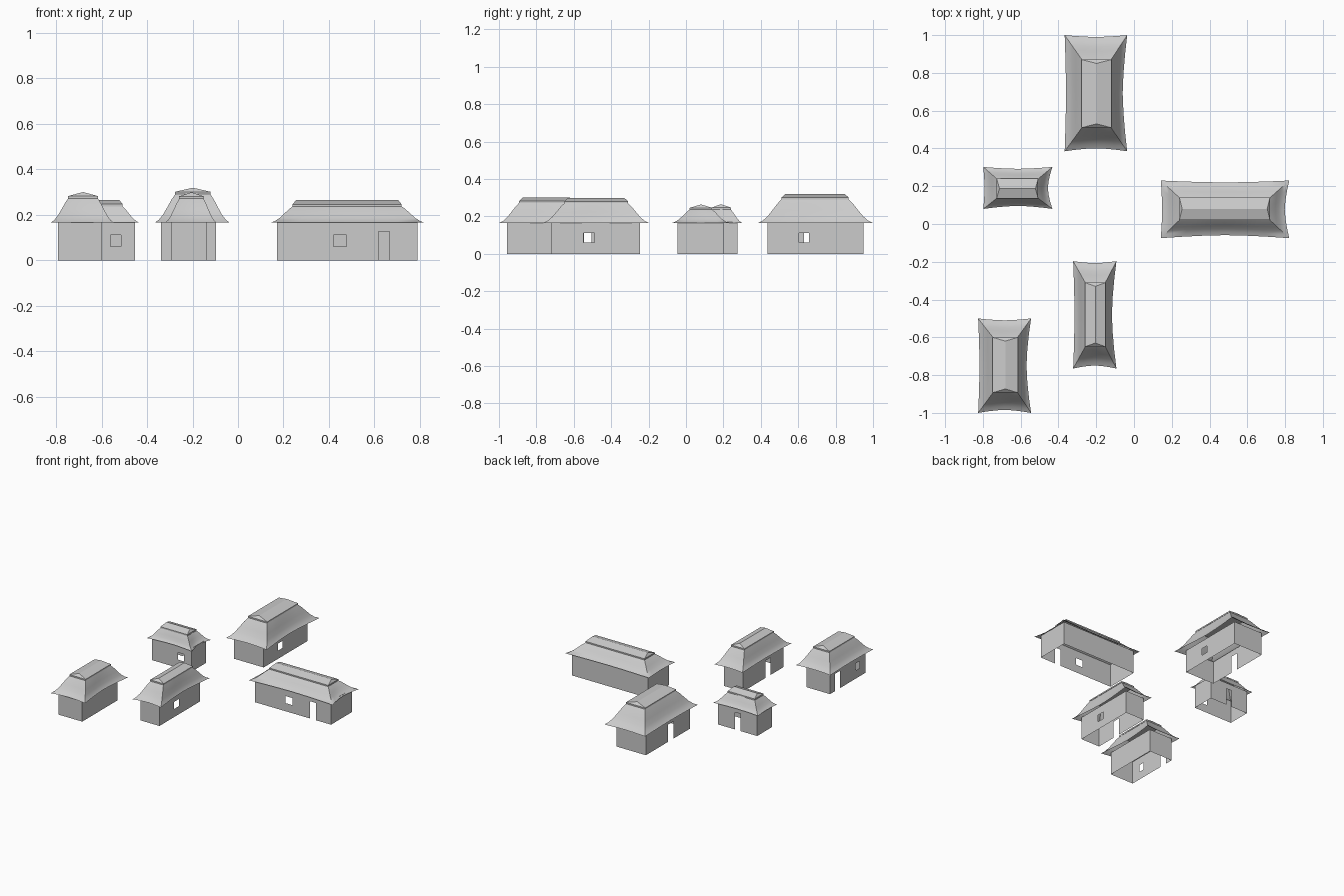
import bpy, bmesh

if "Cube" in bpy.data.objects:
    bpy.data.objects.remove(bpy.data.objects["Cube"])

EAVE = 0.165
WIN = (0.06, 0.112)
DOOR = (0.0, 0.127)


def make(name, bm, smooth=None):
    bmesh.ops.remove_doubles(bm, verts=bm.verts, dist=1e-5)
    bmesh.ops.recalc_face_normals(bm, faces=bm.faces)
    me = bpy.data.meshes.new(name)
    bm.to_mesh(me)
    bm.free()
    ob = bpy.data.objects.new(name, me)
    bpy.context.collection.objects.link(ob)
    if smooth:
        bpy.ops.object.select_all(action='DESELECT')
        ob.select_set(True)
        bpy.context.view_layer.objects.active = ob
        bpy.ops.object.shade_smooth_by_angle(angle=smooth)
    return ob


# thin walls, leaving out the door and window cells
def walls(name, rect, openings):
    x0, x1, y0, y1 = rect
    bm = bmesh.new()
    sides = {'S': (x0, x1, lambda u: (u, y0)), 'N': (x0, x1, lambda u: (u, y1)),
             'W': (y0, y1, lambda u: (x0, u)), 'E': (y0, y1, lambda u: (x1, u))}
    for key, (a, b, at) in sides.items():
        holes = [o[1:] for o in openings if o[0] == key]
        us = sorted({a, b} | {u for h in holes for u in h[:2]})
        zs = sorted({0.0, EAVE + 0.006} | {z for h in holes for z in h[2]})
        for ua, ub in zip(us, us[1:]):
            for za, zb in zip(zs, zs[1:]):
                um, zm = (ua + ub) / 2, (za + zb) / 2
                if any(h[0] < um < h[1] and h[2][0] < zm < h[2][1] for h in holes):
                    continue
                bm.faces.new([bm.verts.new((*at(u), z)) for u, z in
                              ((ua, za), (ub, za), (ub, zb), (ua, zb))])
    make(name, bm)


# flared roof: rings from a bowed eave up to the cap
def roof(name, eave, cap, ztop):
    prof = [(0, 0), (.2, .1), (.4, .28), (.6, .53), (.8, .79), (1, 1)]
    n = 6
    bm = bmesh.new()
    rings = []
    for t, h in prof:
        x0, x1, y0, y1 = [e + (c - e) * t for e, c in zip(eave, cap)]
        z = EAVE + (ztop - EAVE) * h
        pts = []
        for i in range(n):
            f = i / n
            k = (1 - abs(2 * f - 1) ** 1.6) * (1 - t)
            pts.append((0, f, (x0 + (x1 - x0) * f, y0 + .016 * k, z)))
            pts.append((1, f, (x1 - .024 * k, y0 + (y1 - y0) * f, z)))
            pts.append((2, f, (x1 + (x0 - x1) * f, y1 - .01 * k, z)))
            pts.append((3, f, (x0 + .007 * k, y1 + (y0 - y1) * f, z)))
        rings.append([bm.verts.new(p[2]) for p in sorted(pts)])
    for a, b in zip(rings, rings[1:]):
        for i in range(4 * n):
            j = (i + 1) % (4 * n)
            bm.faces.new((a[i], a[j], b[j], b[i]))
    make(name, bm, 0.7)


# low hipped cap with a ridge along the long axis
def ridge_cap(name, cap, z, top):
    x0, x1, y0, y1 = cap
    bm = bmesh.new()
    lo, hi = [[bm.verts.new((x, y, h)) for x, y in
               ((x0, y0), (x1, y0), (x1, y1), (x0, y1))] for h in (z - .004, z + .006)]
    bm.faces.new(lo)
    for i in range(4):
        j = (i + 1) % 4
        bm.faces.new((lo[i], lo[j], hi[j], hi[i]))
    if x1 - x0 > y1 - y0:
        hi = hi[1:] + hi[:1]
        r = [(x1 - .015, (y0 + y1) / 2), (x0 + .015, (y0 + y1) / 2)]
    else:
        r = [((x0 + x1) / 2, y0 + .02), ((x0 + x1) / 2, y1 - .02)]
    a, b = [bm.verts.new((*p, top)) for p in r]
    bm.faces.new((hi[0], hi[1], a))
    bm.faces.new((hi[1], hi[2], b, a))
    bm.faces.new((hi[2], hi[3], b))
    bm.faces.new((hi[3], hi[0], a, b))
    make(name, bm)


# name, walls, eave, cap, ridge height, openings
houses = [
    ('back_house', (-.338, -.097, .437, .949), (-.367, -.036, .385, 1.0),
     (-.277, -.12, .51, .87), .319, [('E', .603, .657, WIN), ('W', .63, .69, DOOR)]),
    ('left_house', (-.772, -.453, .105, .275), (-.798, -.432, .08, .302),
     (-.727, -.507, .135, .24), .265, [('S', -.56, -.515, WIN), ('N', -.635, -.59, DOOR)]),
    ('right_house', (.171, .789, -.045, .2), (.142, .822, -.075, .23),
     (.24, .72, .02, .14), .264, [('S', .42, .477, WIN), ('S', .617, .666, DOOR)]),
    ('front_house', (-.292, -.137, -.718, -.246), (-.322, -.093, -.765, -.197),
     (-.26, -.15, -.65, -.31), .299, [('E', -.547, -.488, WIN), ('W', -.565, -.505, DOOR)]),
    ('front_left_house', (-.791, -.598, -.957, -.545), (-.825, -.545, -1.0, -.5),
     (-.748, -.615, -.893, -.6), .3, [('W', -.66, -.605, DOOR), ('W', -.885, -.84, WIN)]),
]

for name, wall, eave, cap, top, openings in houses:
    z = top - .024
    walls(name + '_walls', wall, openings)
    inner = (cap[0] + .004, cap[1] - .004, cap[2] + .004, cap[3] - .004)
    roof(name + '_roof', eave, inner, z)
    ridge_cap(name + '_roof_cap', cap, z, top)
